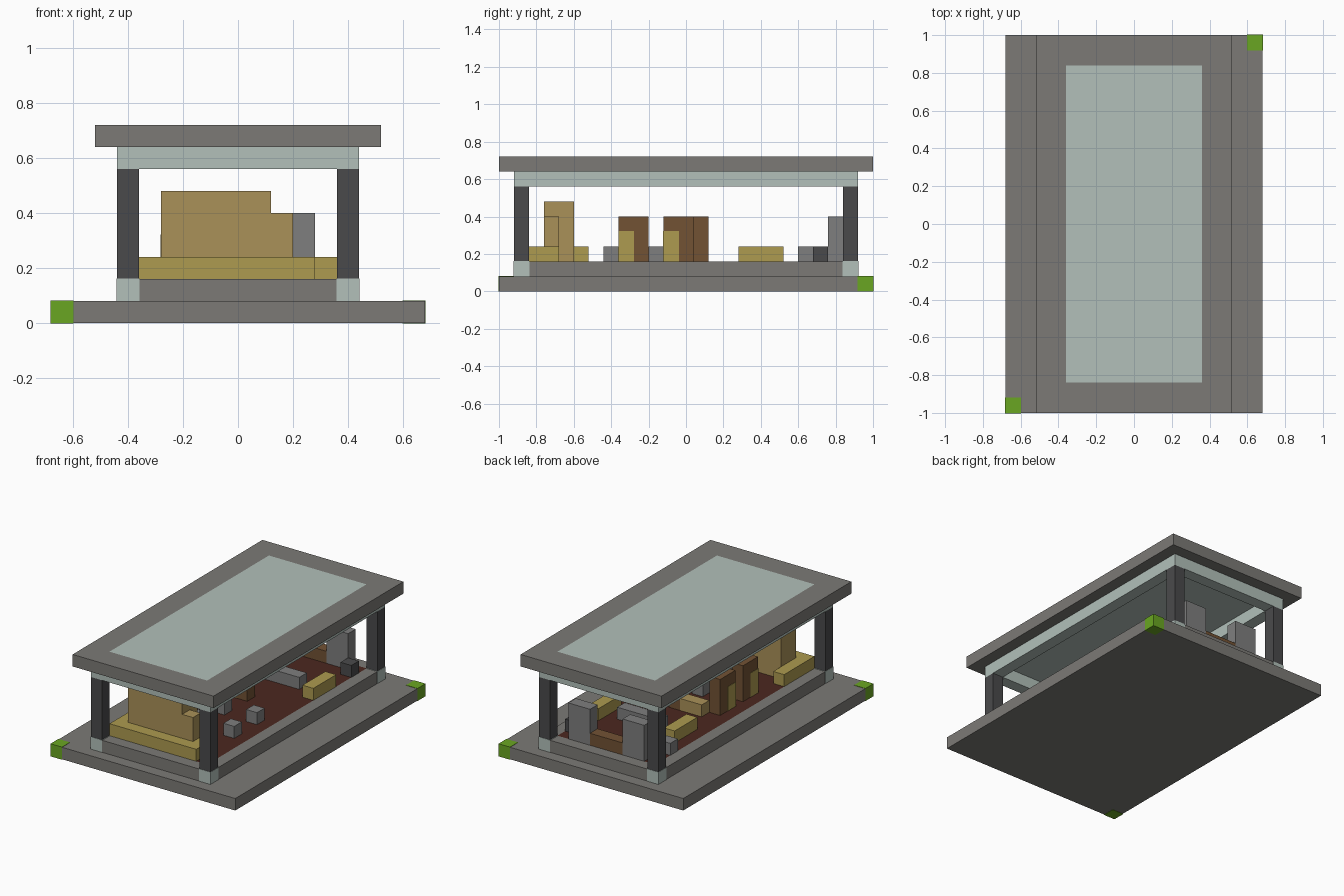
import bpy

cube = bpy.data.objects.get("Cube")
if cube:
    bpy.data.objects.remove(cube, do_unlink=True)

U = 0.08  # size of one block
E = 0.002  # lift of inlaid pieces


def material(name, rgb):
    lin = [((c / 255 + 0.055) / 1.055) ** 2.4 for c in rgb] + [1]
    m = bpy.data.materials.new(name)
    m.use_nodes = True
    m.diffuse_color = lin
    m.node_tree.nodes["Principled BSDF"].inputs["Base Color"].default_value = lin
    return m


stone = material("stone grey", (124, 122, 118))
pale = material("pale green glass", (178, 192, 186))
dark = material("dark post grey", (74, 74, 75))
green = material("grass green", (106, 166, 34))
floor_red = material("dark red floor", (76, 40, 32))
yellow = material("mustard yellow", (173, 155, 80))
tan = material("tan", (170, 145, 88))
brown = material("wood brown", (114, 82, 52))
metal = material("metal grey", (126, 126, 126))


def box(name, mat, x, y, z, grow=0):
    """Box between bounds given as (low, high) pairs."""
    lo, hi = zip(x, y, z)
    size = [b - a + 2 * grow for a, b in zip(lo, hi)]
    mid = [(a + b) / 2 for a, b in zip(lo, hi)]
    bpy.ops.mesh.primitive_cube_add(size=1, location=mid)
    ob = bpy.context.object
    ob.name = name
    ob.data.name = name
    ob.scale = size
    bpy.ops.object.transform_apply(location=False, rotation=False, scale=True)
    ob.data.materials.append(mat)
    return ob


def ring(name, mat, x, y, wx, wy, z):
    """Rectangular frame of four bars."""
    for s, side in ((-1, "right"), (1, "left")):
        box(f"{name}_{side}", mat, sorted((s * x, s * (x - wx))), (-y, y), z)
    for s, side in ((-1, "front"), (1, "back")):
        box(f"{name}_{side}", mat, (wx - x, x - wx), sorted((s * y, s * (y - wy))), z)


# Ground slab with two green corners
box("base_slab", stone, (-0.68, 0.68), (-1, 1), (0, U))
for s in (-1, 1):
    box("green_corner", green, sorted((s * 0.6, s * 0.68)), sorted((s * 0.92, s)), (0, U), E)

# Raised floor with stone kerb
ring("kerb", stone, 0.44, 0.92, U, U, (U, 2 * U))
box("floor", floor_red, (-0.36, 0.36), (-0.84, 0.84), (U, 2 * U))

# Corner posts on pale footings
for sx in (-1, 1):
    for sy in (-1, 1):
        px, py = sorted((sx * 0.36, sx * 0.44)), sorted((sy * 0.84, sy * 0.92))
        box("post_footing", pale, px, py, (U, 2 * U), E)
        box("post", dark, px, py, (2 * U, 7 * U))

# Roof: pale beam ring, stone frame and glazed panel
ring("roof_beam", pale, 0.44, 0.92, U, U, (7 * U, 8 * U))
ring("roof_frame", stone, 0.52, 1, 2 * U, 2 * U, (8 * U, 9 * U))
box("roof_panel", pale, (-0.36, 0.36), (-0.84, 0.84), (8 * U, 9 * U))

LOW, TALL = (2 * U, 3 * U), (2 * U, 5 * U)

# Front counter and wall unit
box("front_counter", yellow, (-0.36, 0.28), (-0.84, -0.68), LOW)
box("counter_return", yellow, (-0.36, -0.28), (-0.68, -0.52), LOW)
box("wall_unit", tan, (-0.28, 0.12), (-0.76, -0.68), (3 * U, 6 * U))
box("wall_unit_back", tan, (-0.28, 0.12), (-0.68, -0.6), (2 * U, 6 * U))
box("wall_unit_step", tan, (0.12, 0.2), (-0.76, -0.68), (3 * U, 5 * U))

# Two cabinets with yellow inlays
for y in (-0.36, -0.12):
    box("cabinet", brown, (-0.28, -0.2), (y, y + 2 * U), TALL)
    box("cabinet_inlay", yellow, (-0.28, -0.2), (y, y + U), (2 * U, 4 * U), E)

# Stools facing the cabinets
for x in (-0.04, 0.2):
    for y in (-0.44, -0.2):
        box("stool", metal, (x, x + U), (y, y + U), LOW)

# Middle partition with low shelf
box("partition", brown, (-0.04, 0.04), (0.04, 0.12), TALL)
box("low_shelf", tan, (-0.2, -0.04), (0.04, 0.12), LOW)

# Seating group: two benches around a table
for x in (-0.28, 0.28):
    box("bench", yellow, (x, x + U), (0.28, 0.52), LOW)
box("table", metal, (-0.12, 0.2), (0.36, 0.44), LOW)

# Back wall: two tall units, a bench between, and small side boxes
for s in (-1, 1):
    box("tall_unit", metal, sorted((s * 0.12, s * 0.28)), (0.76, 0.84), TALL)
box("back_bench", brown, (-0.12, 0.12), (0.76, 0.84), LOW)
box("dark_box", dark, (0.28, 0.36), (0.68, 0.76), LOW)
box("side_box", metal, (-0.36, -0.28), (0.6, 0.68), LOW)
